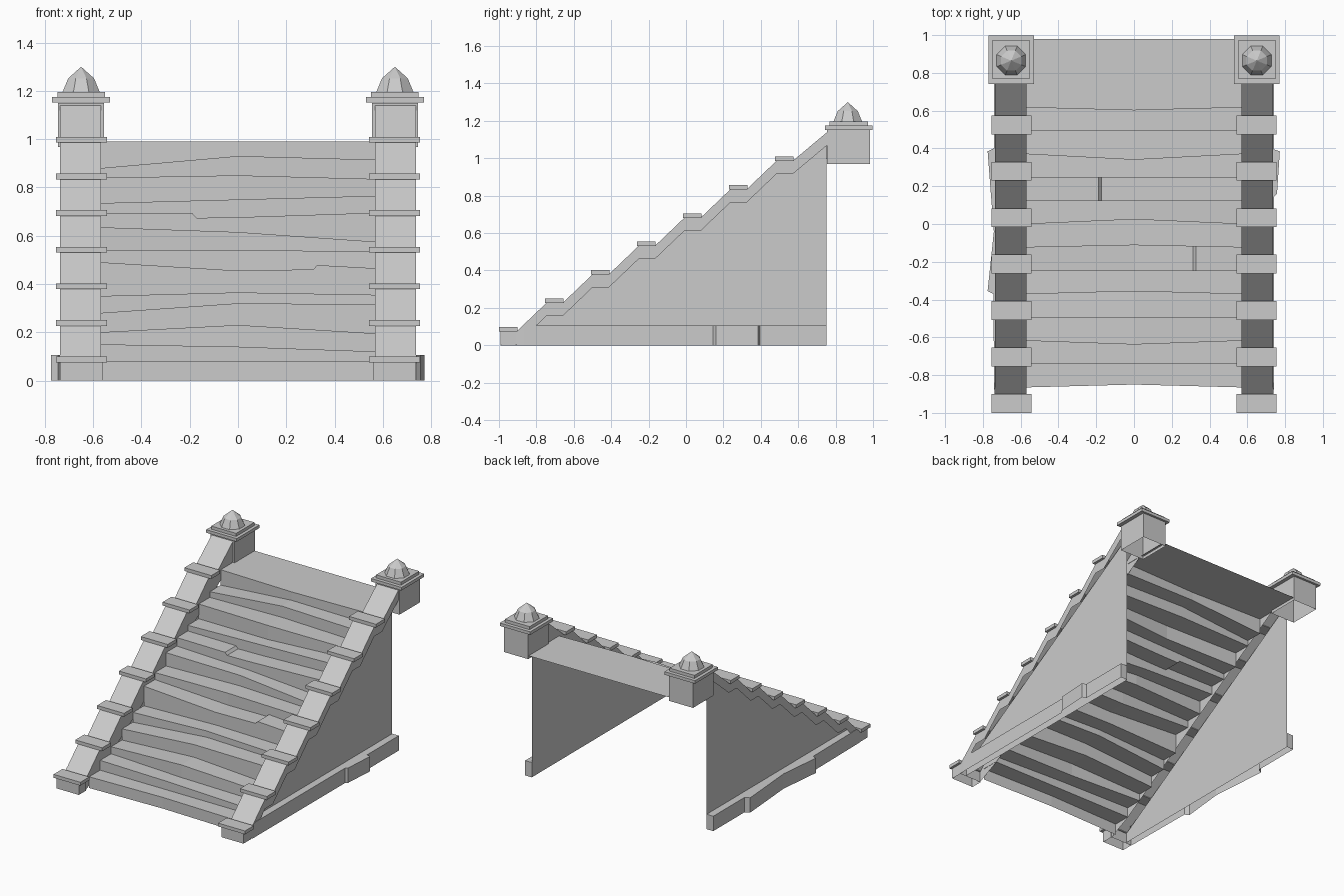
import bpy, bmesh, math
from mathutils import Matrix

cube = bpy.data.objects.get("Cube")
if cube:
    bpy.data.objects.remove(cube, do_unlink=True)

stone = bpy.data.materials.new("grey_stone")
stone.use_nodes = True
stone.diffuse_color = (0.6, 0.6, 0.6, 1)
stone.node_tree.nodes["Principled BSDF"].inputs["Base Color"].default_value = (0.6, 0.6, 0.6, 1)


def finish(name, bm):
    bmesh.ops.remove_doubles(bm, verts=bm.verts, dist=0.0001)
    bmesh.ops.recalc_face_normals(bm, faces=bm.faces)
    mesh = bpy.data.meshes.new(name)
    bm.to_mesh(mesh)
    bm.free()
    mesh.materials.append(stone)
    obj = bpy.data.objects.new(name, mesh)
    bpy.context.collection.objects.link(obj)
    return obj


def loft(name, rows):
    """Sheet of quads through rows of equally many points."""
    bm = bmesh.new()
    grid = [[bm.verts.new(p) for p in row] for row in rows]
    for a, b in zip(grid, grid[1:]):
        for i in range(len(a) - 1):
            bm.faces.new((a[i], a[i + 1], b[i + 1], b[i]))
    return finish(name, bm)


def box(name, x, y, z, open_bottom=False):
    bm = bmesh.new()
    bmesh.ops.create_cube(bm, size=1)
    for v in bm.verts:
        v.co = [r[0] if c < 0 else r[1] for r, c in zip((x, y, z), v.co)]
    if open_bottom:
        low = [f for f in bm.faces if f.calc_center_median().z < z[0] + 0.001]
        bmesh.ops.delete(bm, geom=low, context='FACES')
    return finish(name, bm)


# Worn steps: left, middle and right edge heights, and how far the middle bows in y
HALF = 0.57
FRONT, DEPTH, PITCH = -.865, .1235, .617
heights = [(.08, .08, .08), (.15, .14, .12), (.20, .23, .195), (.28, .32, .315),
           (.35, .365, .355), (.49, .455, .465), (.54, .54, .535), (.635, .615, .575),
           (.695, .69, .695), (.735, .75, .765), (.84, .85, .835), (.88, .93, .915),
           (.99, .99, .99)]
bows = {0: .015, 2: -.02, 4: .015, 6: .012, 7: .025, 10: -.03, 12: -.015}
# Chipped treads: step number -> (x of the crack, change in height right of it)
cracks = {5: (.32, .018), 8: (-.18, -.018)}
xs = sorted([-HALF, 0, HALF] + [c + d for c, _ in cracks.values() for d in (-.008, .008)])


def edge_z(step, x):
    a, m, b = heights[step]
    z = m + (a - m) * -x / HALF if x < 0 else m + (b - m) * x / HALF
    if step in cracks:
        cx, dz = cracks[step]
        z += dz * (HALF - x) / (HALF - cx) if x > cx else 0
    return z


rows = [[(x, FRONT + .015 * (1 - abs(x) / HALF), 0) for x in xs]]
for s in range(len(heights)):
    y0, y1 = FRONT + DEPTH * s, FRONT + DEPTH * (s + 1)
    if s == len(heights) - 1:
        y1 = .98
    for y, bow in ((y0, bows.get(s, 0)), (y1, bows.get(s + 1, 0))):
        rows.append([(x, y + bow * (1 - abs(x) / HALF), edge_z(s, x)) for x in xs])
loft("steps", rows)

# Stepped outline of the rails
blocks = [(-.95 + .2458 * i, .075 + .1517 * i) for i in range(7)]
outline = [p for y, z in blocks for p in ((y - .042, z), (y + .045, z))]
outline.append((.755, 1.14))

# Outward bulges of each plinth, as (y, x) along its length
WALL = .69
plinths = {1: [(-.905, .739), (-.87, .74), (.145, .742), (.16, .757),
               (.385, .772), (.395, .742), (.752, .742)],
           -1: [(-.905, .739), (-.87, .74), (-.37, .745), (-.355, .775), (-.04, .742),
                (.15, .757), (.385, .775), (.40, .742), (.752, .742)]}

for side, label in ((-1, "right"), (1, "left")):
    def span(a, b):
        return tuple(sorted((side * a, side * b)))

    # Sloping rail: inner face down to the steps, top and outer band
    rail = [[(side * .568, y, max(0, PITCH * (y - FRONT))), (side * .568, y, z),
             (side * .737, y, z), (side * .737, y, z - .07)] for y, z in outline]
    loft(label + "_rail", rail)
    # Straight-topped wall set back under the rail
    loft(label + "_side_wall", [[(side * WALL, y, PITCH * y + .625), (side * WALL, y, 0)]
                                for y in (-.9, .752)])
    box(label + "_rail_foot", span(.562, .737), (-.99, -.908), (0, .075), True)

    # Flat blocks along the rail
    for i, (y, z) in enumerate(blocks):
        box(f"{label}_rail_block_{i + 1}", span(.543, .755),
            (y - .05, y + .05), (z, z + .024))

    # Uneven plinth along the wall foot
    strip = []
    for y, x in plinths[side]:
        top = min(.106, y + .976)
        strip.append([(side * x, y, 0), (side * x, y, top), (side * WALL, y, top)])
    loft(label + "_plinth", strip)
    loft(label + "_plinth_end", [[(side * x, .752, z) for x in (WALL, .742)]
                                 for z in (0, .106)])

    # Top post with stacked caps
    box(label + "_post", span(.555, .745), (.755, .985), (.968, 1.15), True)
    box(label + "_post_cap", span(.53, .77), (.742, .998), (1.152, 1.174))
    box(label + "_post_cap_top", span(.552, .748), (.767, .973), (1.174, 1.196))

    # Eight-sided finial
    bm = bmesh.new()
    for r0, r1, z0, z1 in ((.083, .058, 1.196, 1.252), (.058, 0, 1.252, 1.30)):
        place = (Matrix.Translation((side * .65, .865, (z0 + z1) / 2))
                 @ Matrix.Rotation(math.pi / 8, 4, 'Z'))
        bmesh.ops.create_cone(bm, segments=8, radius1=r0, radius2=r1,
                              depth=z1 - z0, matrix=place)
    finish(label + "_finial", bm)
